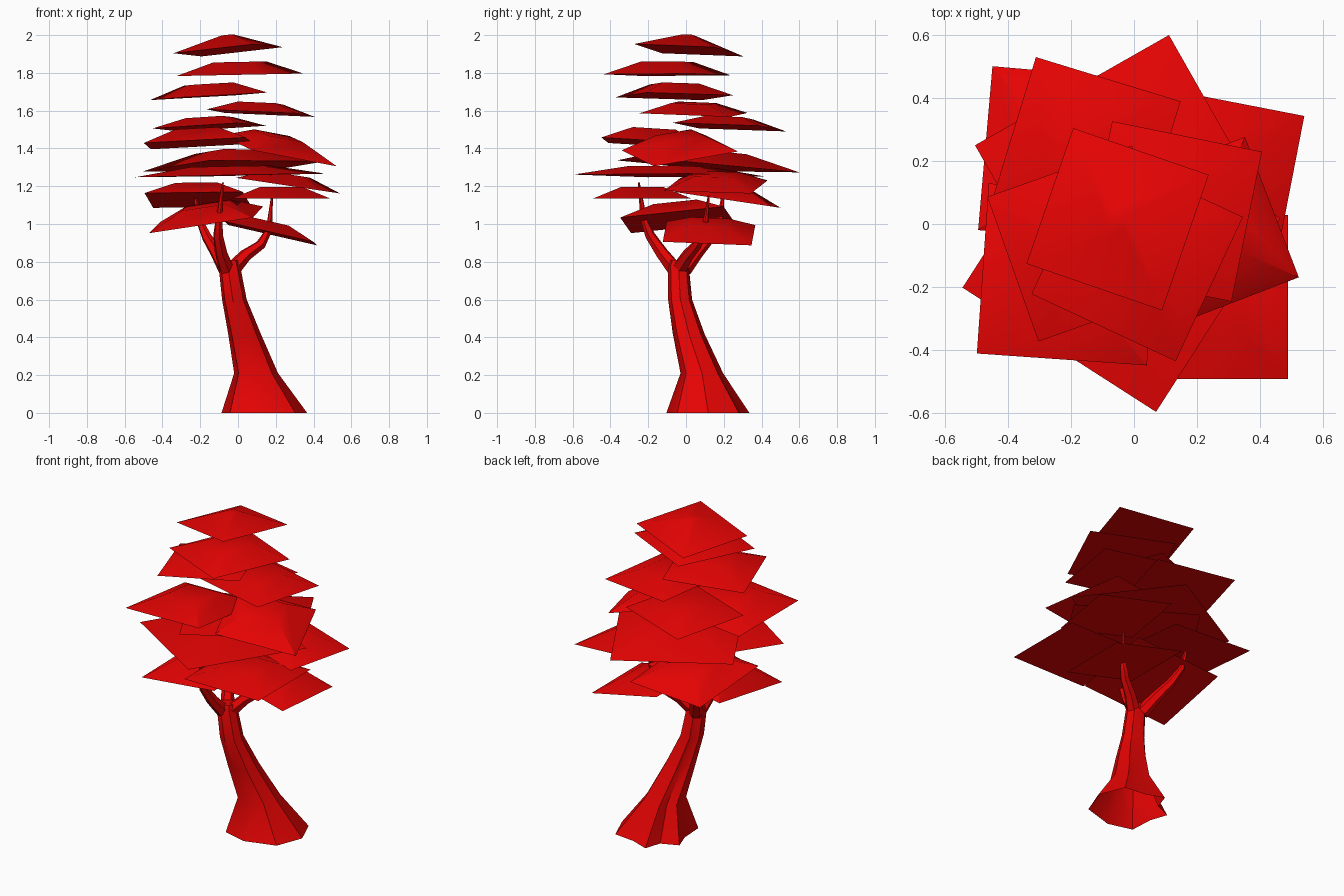
import bpy, bmesh, math
from mathutils import Vector

cube = bpy.data.objects.get("Cube")
if cube:
    bpy.data.objects.remove(cube, do_unlink=True)

red = bpy.data.materials.new("tree_red")
red.use_nodes = True
RED = (0.8, 0.001, 0.001, 1.0)
red.diffuse_color = RED
red.node_tree.nodes["Principled BSDF"].inputs["Base Color"].default_value = RED
parts = []


def finish(name, bm):
    bmesh.ops.recalc_face_normals(bm, faces=bm.faces)
    mesh = bpy.data.meshes.new(name)
    bm.to_mesh(mesh)
    bm.free()
    mesh.materials.append(red)
    obj = bpy.data.objects.new(name, mesh)
    bpy.context.collection.objects.link(obj)
    parts.append(obj)


def skin(name, rings, bottom=True):
    """Join equal rings of points into a solid, with an optional bottom cap."""
    bm = bmesh.new()
    rows = [[bm.verts.new(p) for p in ring] for ring in rings]
    n = len(rows[0])
    for a, b in zip(rows, rows[1:]):
        for i in range(n):
            j = (i + 1) % n
            bm.faces.new((a[i], a[j], b[j], b[i]))
    if bottom:
        bm.faces.new(rows[0][::-1])
    bm.faces.new(rows[-1])
    finish(name, bm)


def leaf_pad(name, x, y, z, side, angle, slope_x, slope_y, height, top=0.42):
    """Tilted square pad with a smaller raised centre and a flat underside."""
    rings = []
    for scale, lift in ((1.0, 0.0), (top, height)):
        ring = []
        for k in range(4):
            t = math.radians(angle + 45 + 90 * k)
            r = side * scale / math.sqrt(2)
            dx, dy = r * math.cos(t), r * math.sin(t)
            ring.append((x + dx, y + dy, z + lift + slope_x * dx + slope_y * dy))
        rings.append(ring)
    skin(name, rings)


def branch(name, points, radii, sides=6):
    """Tapered limb with rings set across the path."""
    pts = [Vector(p) for p in points]
    rings = []
    for i, p in enumerate(pts):
        d = (pts[min(i + 1, len(pts) - 1)] - pts[max(i - 1, 0)]).normalized()
        u = d.cross(Vector((0.3, 1, 0))).normalized()
        v = d.cross(u)
        rings.append([p + radii[i] * (u * math.cos(a) + v * math.sin(a))
                      for a in (math.tau * k / sides for k in range(sides))])
    skin(name, rings)


# Leaning trunk, flared and open at the foot, with root lobes at the back
trunk_rows = [  # x, y, z, radius, strength of the lobes
    (0.138, 0.118, 0.0, 0.228, 1.0),
    (0.095, 0.085, 0.21, 0.117, 0.9),
    (0.033, 0.015, 0.42, 0.087, 0.75),
    (-0.020, -0.030, 0.60, 0.066, 0.6),
    (-0.047, -0.040, 0.78, 0.058, 0.4),
    (-0.045, -0.040, 0.81, 0.045, 0.0),
]
lobes = [(0, 1.0), (45, 1.0), (82, 0.78), (112, 1.03), (136, 0.74),
         (162, 1.04), (190, 0.84), (225, 1.12), (263, 0.98), (315, 1.02)]
skin("trunk", [[(x + r * (1 + (f - 1) * g) * math.cos(math.radians(a)),
                 y + r * (1 + (f - 1) * g) * math.sin(math.radians(a)), z)
                for a, f in lobes] for x, y, z, r, g in trunk_rows], bottom=False)

# Three limbs reaching up into the foliage
taper = (0.042, 0.034, 0.027, 0.018, 0.005)
branch("branch_back_right", [(-0.065, -0.01, 0.76), (-0.115, 0.06, 0.85),
       (-0.165, 0.13, 0.93), (-0.205, 0.18, 1.02), (-0.235, 0.20, 1.19)], taper)
branch("branch_front", [(-0.06, -0.06, 0.76), (-0.09, -0.13, 0.85),
       (-0.105, -0.19, 0.94), (-0.10, -0.225, 1.03), (-0.08, -0.25, 1.22)], taper)
branch("branch_left", [(-0.02, -0.03, 0.77), (0.04, 0.01, 0.835),
       (0.12, 0.06, 0.89), (0.165, 0.10, 0.97), (0.18, 0.12, 1.15)], taper)

# Crown, drawn to a near point
leaf_pad("crown_pad", -0.052, 0.015, 1.920, 0.455, -19, 0.09, -0.07, 0.080, 0.12)

# Upper foliage: x, y, z, side, angle, slope_x, slope_y, height
upper = [
    (0.010, -0.100, 1.790, 0.505, -25, 0.02, 0.00, 0.068),
    (-0.155, -0.062, 1.676, 0.487, 19.5, 0.06, -0.01, 0.065),
    (0.120, 0.040, 1.587, 0.485, -11.5, -0.05, -0.03, 0.053),
    (-0.152, 0.230, 1.513, 0.480, -17, 0.05, -0.05, 0.050),
    (-0.210, -0.160, 1.427, 0.541, -4, 0.05, -0.065, 0.073),
    (0.215, -0.032, 1.387, 0.477, 21, -0.225, 0.09, 0.080),
]
# Lower foliage, same columns
lower = [
    (-0.022, 0.117, 1.305, 0.708, 29.6, 0.035, -0.075, 0.078),
    (-0.040, -0.092, 1.257, 0.730, -32.7, 0.02, -0.005, 0.048),
    (0.265, 0.157, 1.203, 0.470, -11, -0.15, 0.00, 0.060),
    (0.228, -0.232, 1.135, 0.520, 0, 0.0, 0.0, 0.062),
    (-0.212, 0.218, 1.128, 0.522, -5, 0.0, -0.15, 0.075),
    (-0.168, -0.046, 1.022, 0.550, -6, 0.16, 0.09, 0.078),
    (0.174, 0.122, 0.950, 0.470, -2.5, -0.23, -0.03, 0.060),
]
for i, row in enumerate(upper + lower):
    leaf_pad(f"leaf_pad_{i + 1}", *row)

# Soft shading that keeps the pad rims crisp
bpy.ops.object.select_all(action='DESELECT')
for obj in parts:
    obj.select_set(True)
bpy.context.view_layer.objects.active = parts[0]
bpy.ops.object.shade_smooth_by_angle(angle=math.radians(35))
